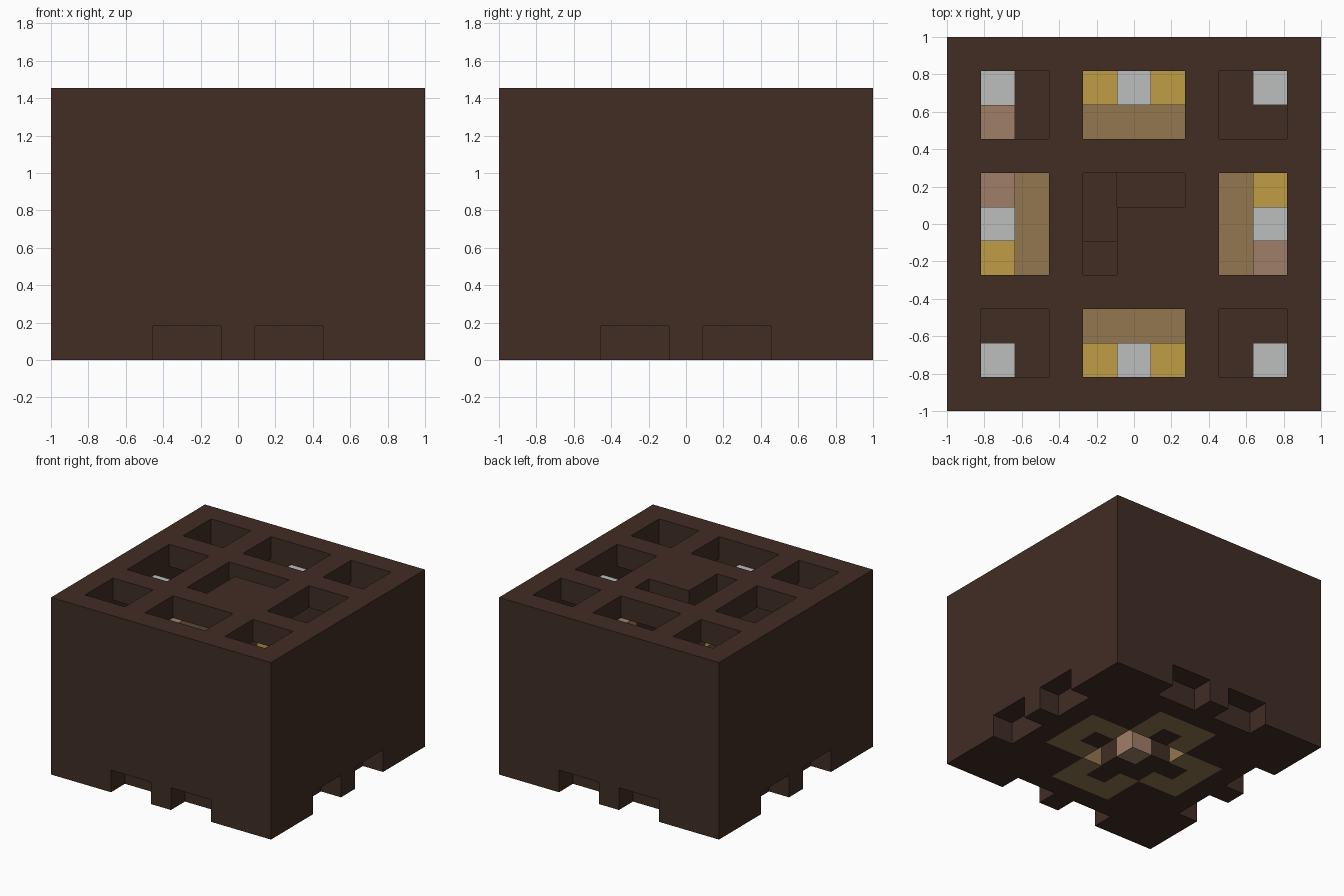
import bpy, bmesh
from itertools import product
from mathutils import Vector

cube = bpy.data.objects.get("Cube")
if cube:
    bpy.data.objects.remove(cube, do_unlink=True)

N, H = 11, 8          # blocks per side, blocks high
U = 2 / N             # block size


def material(name, rgb):
    """Flat colour from 8-bit display values, stored as linear."""
    lin = [((c / 255 + 0.055) / 1.055) ** 2.4 for c in rgb]
    m = bpy.data.materials.new(name)
    m.use_nodes = True
    m.diffuse_color = (*lin, 1)
    bsdf = m.node_tree.nodes["Principled BSDF"]
    bsdf.inputs["Base Color"].default_value = (*lin, 1)
    bsdf.inputs["Roughness"].default_value = 0.9
    return m


brown = material("dark brown", (65, 45, 36))
tan = material("tan", (148, 119, 80))
gold = material("gold", (192, 157, 69))
silver = material("silver", (188, 191, 191))
pink = material("dusty pink", (161, 127, 105))


def box(xs, ys, zs):
    """Cells of a box; each range is (first, last + 1)."""
    return set(product(range(*xs), range(*ys), range(*zs)))


def spun(cells):
    """Cells repeated at the four quarter turns."""
    out = set()
    for _ in range(4):
        out |= cells
        cells = {(N - 1 - y, x, z) for x, y, z in cells}
    return out


def build(name, cells, mat):
    """One mesh made of the outer faces of a set of blocks."""
    bm = bmesh.new()
    for cell in cells:
        for axis, side in product(range(3), (0, 1)):
            near = list(cell)
            near[axis] += 2 * side - 1
            if tuple(near) in cells:
                continue
            a, b = (axis + 1) % 3, (axis + 2) % 3
            ring = []
            for p, q in ((0, 0), (1, 0), (1, 1), (0, 1)):
                c = Vector(cell)
                c[axis] += side
                c[a] += p
                c[b] += q
                ring.append(bm.verts.new(c * U - Vector((1, 1, 0))))
            bm.faces.new(ring if side else ring[::-1])
    bmesh.ops.remove_doubles(bm, verts=bm.verts, dist=U / 100)
    bmesh.ops.dissolve_limit(bm, angle_limit=0.01, verts=bm.verts, edges=bm.edges)
    mesh = bpy.data.meshes.new(name)
    bm.to_mesh(mesh)
    bm.free()
    mesh.materials.append(mat)
    obj = bpy.data.objects.new(name, mesh)
    bpy.context.collection.objects.link(obj)


# Floor inlay: a U shape on each side
inlay = spun(box((4, 7), (2, 3), (0, 1)) | {(4, 3, 0), (6, 3, 0)})

# Recess under the middle, around a single centre block
recess = box((6, 7), (4, 7), (0, 1)) | box((4, 7), (6, 7), (0, 1))
centre = {(5, 5, 0)}

# Walls and floor, with two feet notches per side
full = box((0, N), (0, N), (0, H))
hollow = box((1, N - 1), (1, N - 1), (1, H - 1))
notches = spun(box((3, 5), (0, 1), (0, 1)) | box((6, 8), (0, 1), (0, 1)))

# Openings in the lid
lid = (H - 1, H)
openings = spun(box((1, 3), (1, 3), lid) | box((4, 7), (1, 3), lid))
openings |= box((4, 5), (4, 7), lid) | box((4, 7), (6, 7), lid)

casing = full - hollow - notches - openings - inlay - recess - centre

# Stepped core in the middle of the hollow
core = box((4, 7), (4, 7), (1, 3))
core |= box((4, 5), (5, 7), (3, 4)) | box((4, 5), (4, 5), (3, 5))

build("casing", casing | core, brown)
build("floor_inlay", inlay, tan)
build("centre_block", centre, pink)

# Blocks along the inner walls
build("wall_studs", spun({(5, 1, H - 2)}), silver)
build("corner_studs", spun({(1, 1, 1)}), silver)
pink_left = box((9, 10), (4, 5), (3, 5))
pink_right = box((1, 2), (6, 9), (3, 5))
posts = spun(box((4, 5), (1, 2), (1, 4)) | box((6, 7), (1, 2), (1, 4)))
posts = {c for c in posts if c[:2] not in ((9, 4), (1, 6))}
build("wall_posts", posts, gold)
build("ledge_left", pink_left, pink)
build("ledge_right", pink_right, pink)
